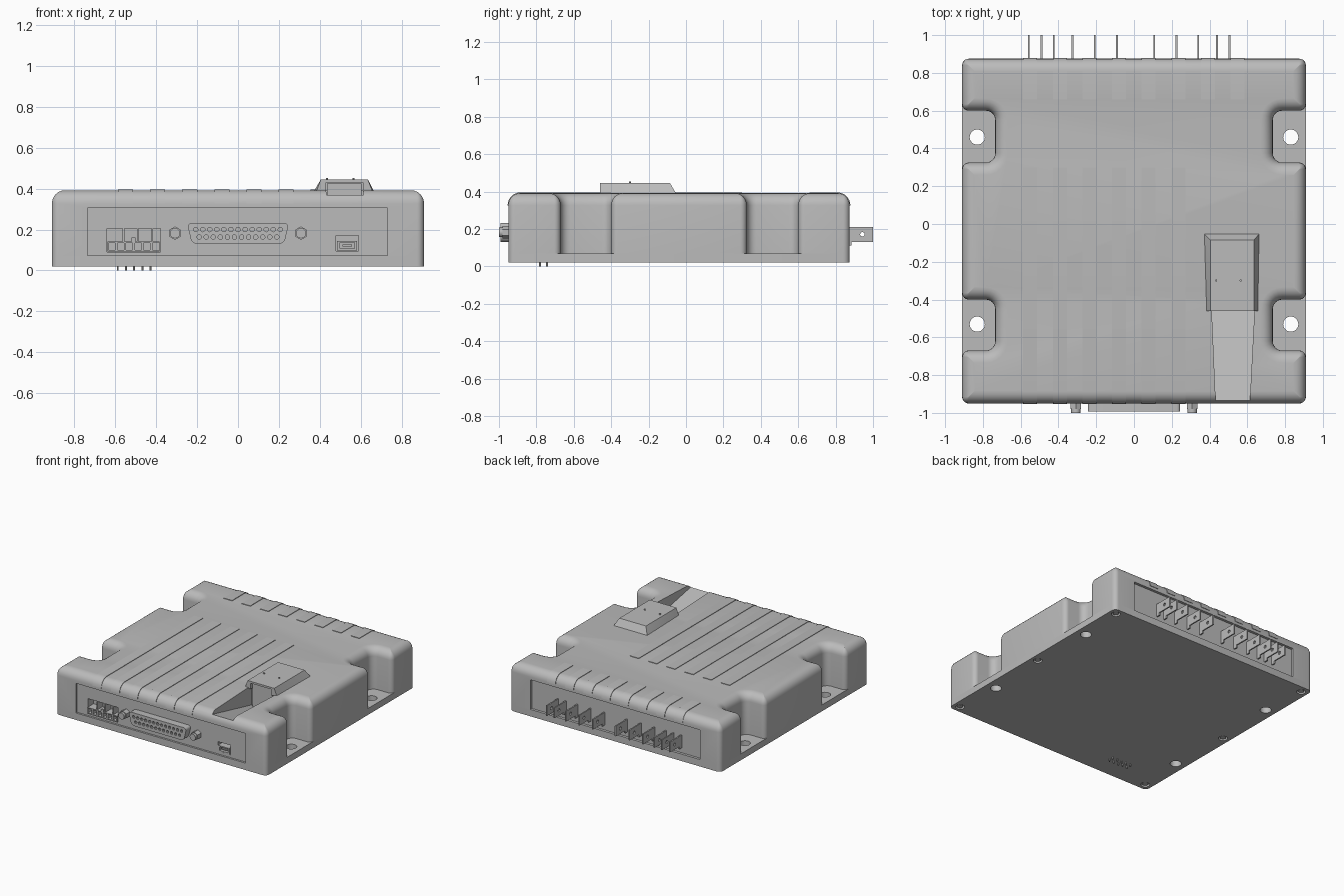
import bpy, bmesh
from math import sin, cos, pi
from mathutils import Vector, Matrix

if "Cube" in bpy.data.objects:
    bpy.data.objects.remove(bpy.data.objects["Cube"])

grey = bpy.data.materials.new("housing grey")
grey.use_nodes = True
grey.diffuse_color = (0.5, 0.5, 0.5, 1)
grey.node_tree.nodes["Principled BSDF"].inputs["Base Color"].default_value = (0.5, 0.5, 0.5, 1)


def make(name, bm):
    bmesh.ops.recalc_face_normals(bm, faces=bm.faces)
    mesh = bpy.data.meshes.new(name)
    bm.to_mesh(mesh)
    bm.free()
    mesh.materials.append(grey)
    ob = bpy.data.objects.new(name, mesh)
    bpy.context.collection.objects.link(ob)
    return ob


def activate(ob):
    bpy.ops.object.select_all(action='DESELECT')
    ob.select_set(True)
    bpy.context.view_layer.objects.active = ob


def cut(ob, bm):
    cutter = make("cutter", bm)
    cutter.hide_render = True
    mod = ob.modifiers.new("cut", 'BOOLEAN')
    mod.operation, mod.solver, mod.object = 'DIFFERENCE', 'EXACT', cutter
    activate(ob)
    bpy.ops.object.modifier_apply(modifier=mod.name)
    bpy.data.objects.remove(cutter)


def hull(bm, pts):
    verts = [bm.verts.new(p) for p in pts]
    bmesh.ops.convex_hull(bm, input=verts)


def box(bm, x0, x1, y0, y1, z0, z1):
    m = Matrix.Translation(((x0 + x1) / 2, (y0 + y1) / 2, (z0 + z1) / 2))
    bmesh.ops.create_cube(bm, size=1, matrix=m @ Matrix.Diagonal((x1 - x0, y1 - y0, z1 - z0, 1)))


def rod(bm, centre, r, length, axis='Z', n=20):
    rot = {'X': Matrix.Rotation(pi / 2, 4, 'Y'), 'Y': Matrix.Rotation(pi / 2, 4, 'X'), 'Z': Matrix()}[axis]
    bmesh.ops.create_cone(bm, cap_ends=True, segments=n, radius1=r, radius2=r, depth=length,
                          matrix=Matrix.Translation(centre) @ rot)


def outline(corners, inset, convex=0.035, concave=0.05, n=6):
    # Rectilinear loop, moved inward, with every corner rounded
    out = []
    for i, c in enumerate(corners):
        p = Vector(c)
        a = (p - Vector(corners[i - 1])).normalized()
        b = (Vector(corners[(i + 1) % len(corners)]) - p).normalized()
        p = p + inset * Vector((-a.y - b.y, a.x + b.x))
        r = max(convex - inset, 0.002) if a.cross(b) > 0 else concave + inset
        for k in range(n + 1):
            t = k / n * pi / 2
            out.append(p + r * (b - a) - r * (b * cos(t) - a * sin(t)))
    return out


def loft(bm, layers):
    rings = [[bm.verts.new((p.x, p.y, z)) for p in pts] for pts, z in layers]
    for lo, hi in zip(rings, rings[1:]):
        for i in range(len(lo)):
            bm.faces.new((lo[i - 1], lo[i], hi[i], hi[i - 1]))
    bm.faces.new(rings[0])
    bm.faces.new(rings[-1])


# Housing with four side notches and a rounded top edge
W, F, B, TOP, R = 0.91, -0.95, 0.875, 0.392, 0.065
side = [(W, F)]
for y0, y1 in ((-0.67, -0.40), (0.325, 0.60)):
    side += [(W, y0), (0.735, y0), (0.735, y1), (W, y1)]
side.append((W, B))
corners = side + [(-x, y) for x, y in reversed(side)]
arc = [k / 6 * pi / 2 for k in range(7)]
bm = bmesh.new()
loft(bm, [(outline(corners, 0), 0.07)] +
     [(outline(corners, R * (1 - cos(t))), TOP - R * (1 - sin(t))) for t in arc])
housing = make("housing", bm)

# Recessed end panels
bm = bmesh.new()
box(bm, -0.735, 0.73, F - 0.1, F + 0.015, 0.074, 0.305)
box(bm, -0.735, 0.73, B - 0.02, B + 0.1, 0.074, 0.305)
cut(housing, bm)

# Connector pockets in the front panel
bm = bmesh.new()
box(bm, -0.64, -0.38, -1, -0.87, 0.09, 0.205)
box(bm, 0.48, 0.588, -1, -0.87, 0.095, 0.17)
cut(housing, bm)

# Tapered cable channel sloping down to the hood
bm = bmesh.new()
hull(bm, [(x, y, z) for y, xs, lo in ((-1.0, (0.435, 0.61), 0.385), (-0.42, (0.41, 0.64), 0.24))
          for x in xs for z in (lo, 0.5)])
cut(housing, bm)

# Base plate with mounting holes and screw recesses
bm = bmesh.new()
rect = [(W, F), (W, B), (-W, B), (-W, F)]
loft(bm, [(outline(rect, 0), 0.02), (outline(rect, 0), 0.07)])
base = make("base_plate", bm)
bm = bmesh.new()
for s in (-1, 1):
    for y in (-0.53, 0.46):
        rod(bm, (s * 0.83, y, 0.05), 0.04, 0.2, n=28)
    for y in (-0.895, -0.04, 0.82):
        rod(bm, (s * 0.855, y, 0.02), 0.032, 0.05)
cut(base, bm)
bm = bmesh.new()
for s in (-1, 1):
    for y in (-0.895, -0.04, 0.82):
        rod(bm, (s * 0.855, y, 0.035), 0.022, 0.02)
make("base_screws", bm)

# Low ribs that wrap over the front and back edges
H = 0.004


def rib(bm, x, edge, inner, direction):
    prof = [(edge + direction * (R - (R + H) * cos(t)), TOP - R + (R + H) * sin(t)) for t in arc]
    prof += [(inner, TOP + H), (inner, TOP - 0.02), (edge + direction * R, TOP - R)]
    ends = [[bm.verts.new((x + dx, y, z)) for y, z in prof] for dx in (-0.037, 0.037)]
    for i in range(len(prof)):
        bm.faces.new((ends[0][i - 1], ends[0][i], ends[1][i], ends[1][i - 1]))
    for e in ends:
        bm.faces.new(e)


bm = bmesh.new()
for i in range(8):
    x = -0.55 + 0.157 * i
    rib(bm, x, B, 0.66, -1)
    if i < 6:
        rib(bm, x, F, 0.3, 1)
make("top_ribs", bm)

# Hood over the cable socket
bm = bmesh.new()
hull(bm, [(x, y, z) for x, y, z in
          [(0.382, -0.46, 0.385), (0.658, -0.46, 0.385), (0.37, -0.05, 0.385), (0.665, -0.05, 0.385),
           (0.405, -0.46, 0.445), (0.635, -0.46, 0.445), (0.405, -0.085, 0.445), (0.635, -0.085, 0.445)]])
hood = make("socket_hood", bm)
bm = bmesh.new()
box(bm, 0.43, 0.61, -0.6, -0.4, 0.3, 0.43)
cut(hood, bm)
bm = bmesh.new()
box(bm, 0.435, 0.605, -0.445, -0.38, 0.24, 0.425)
make("cable_socket", bm)
bm = bmesh.new()
for x in (0.435, 0.565):
    rod(bm, (x, -0.3, 0.447), 0.006, 0.012, n=10)
make("hood_studs", bm)

# Wide 25-way connector, its contacts and hex posts
bm = bmesh.new()
trap = [(-0.225, 0.13), (0.225, 0.13), (0.25, 0.232), (-0.25, 0.232)]
front = [bm.verts.new((x, -0.992, z)) for x, z in trap]
face = bm.faces.new(front)
back = bmesh.ops.extrude_face_region(bm, geom=[face])
bmesh.ops.translate(bm, vec=(0, 0.08, 0), verts=[v for v in back["geom"] if isinstance(v, bmesh.types.BMVert)])
long_edges = [e for e in bm.edges if abs(e.verts[0].co.y - e.verts[1].co.y) > 0.05]
bmesh.ops.bevel(bm, geom=long_edges, offset=0.025, segments=5, profile=0.5, affect='EDGES')
plug = make("wide_connector", bm)
bm = bmesh.new()
for count, z in ((13, 0.2), (12, 0.163)):
    for i in range(count):
        rod(bm, ((i - (count - 1) / 2) * 0.0345, -0.99, z), 0.011, 0.05, 'Y', 10)
cut(plug, bm)
posts = bmesh.new()
for x in (-0.308, 0.308):
    rod(posts, (x, -0.955, 0.182), 0.033, 0.05, 'Y', 6)
    rod(posts, (x, -0.96, 0.182), 0.025, 0.08, 'Y', 20)
make("connector_posts", posts)

# Small power connector with a row of cells and latch dividers
bm = bmesh.new()
box(bm, -0.637, -0.383, -0.945, -0.86, 0.092, 0.142)
power = make("power_connector", bm)
bm = bmesh.new()
for i in range(6):
    x = -0.617 + i * 0.0428
    box(bm, x - 0.016, x + 0.016, -1, -0.9, 0.1, 0.135)
cut(power, bm)
bm = bmesh.new()
for x in (-0.56, -0.49, -0.42):
    box(bm, x - 0.004, x + 0.004, -0.94, -0.86, 0.14, 0.205)
box(bm, -0.52, -0.5, -0.945, -0.86, 0.14, 0.16)
make("power_latch", bm)

# Small data port
bm = bmesh.new()
box(bm, 0.485, 0.583, -0.94, -0.86, 0.098, 0.145)
port = make("data_port", bm)
bm = bmesh.new()
box(bm, 0.498, 0.57, -1, -0.9, 0.108, 0.136)
cut(port, bm)
bm = bmesh.new()
box(bm, 0.51, 0.558, -0.935, -0.88, 0.118, 0.126)
make("data_tongue", bm)

# Rear blade terminals, each with a hole
bm = bmesh.new()
blade_x = (-0.557, -0.49, -0.425, -0.325, -0.208, -0.09, 0.107, 0.225, 0.34, 0.44, 0.505)
for x in blade_x:
    box(bm, x - 0.005, x + 0.005, 0.885, 1.0, 0.132, 0.212)
blades = make("blade_terminals", bm)
bm = bmesh.new()
rod(bm, (0, 0.943, 0.172), 0.012, 2, 'X', 14)
cut(blades, bm)
bm = bmesh.new()
for x in blade_x:
    box(bm, x - 0.005, x + 0.005, 0.84, 0.885, 0.112, 0.212)
make("blade_necks", bm)

# Pin feet under the base
bm = bmesh.new()
for i in range(5):
    for y in (-0.78, -0.743):
        rod(bm, (-0.588 + 0.04 * i, y, 0.015), 0.005, 0.03, n=10)
make("base_pins", bm)

for ob in bpy.context.scene.objects:
    if ob.type == 'MESH':
        activate(ob)
        bpy.ops.object.shade_smooth_by_angle()
